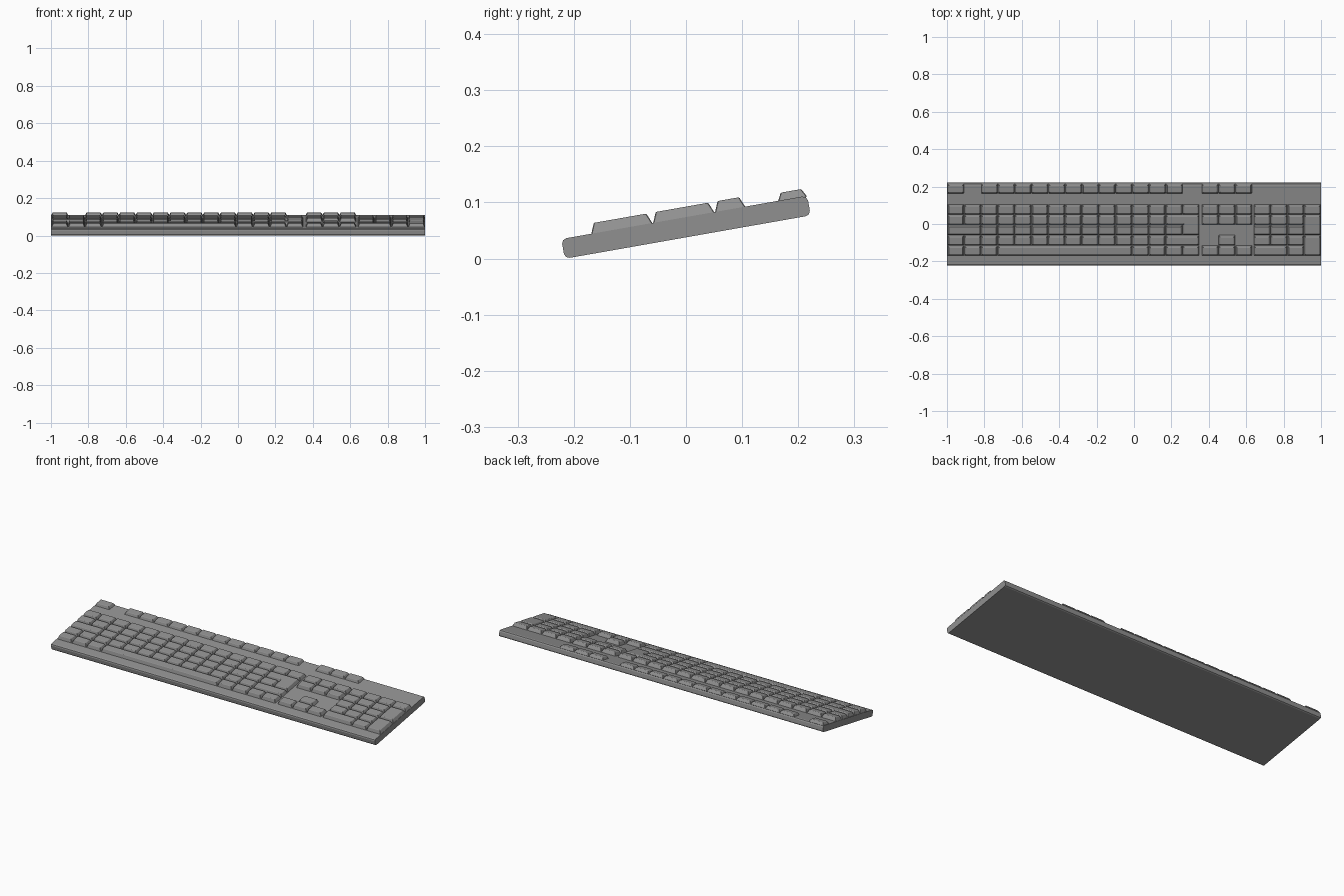
import bpy
import bmesh
from mathutils import Matrix, Vector

if "Cube" in bpy.data.objects:
    bpy.data.objects.remove(bpy.data.objects["Cube"])

TILT = Matrix.Translation((0, 0, 0.0558)) @ Matrix.Rotation(0.1745, 4, 'X')
HALF_T = 0.0178          # half thickness of the case
U = 0.0898               # key column pitch
V = 0.056                # key row pitch
ROW0 = -0.169            # front edge of the bottom row (along the slope)

dark = bpy.data.materials.new("dark_plastic")
dark.diffuse_color = (0.28, 0.28, 0.28, 1)
dark.use_nodes = True
dark.node_tree.nodes["Principled BSDF"].inputs["Base Color"].default_value = dark.diffuse_color


def finish(name, bm, bevel=0):
    bmesh.ops.recalc_face_normals(bm, faces=bm.faces)
    bm.transform(TILT)
    mesh = bpy.data.meshes.new(name)
    bm.to_mesh(mesh)
    bm.free()
    mesh.materials.append(dark)
    obj = bpy.data.objects.new(name, mesh)
    bpy.context.collection.objects.link(obj)
    if bevel:
        mod = obj.modifiers.new("edge_bevel", 'BEVEL')
        mod.width = bevel
        mod.segments = 1
        mod.limit_method = 'ANGLE'


def add_cap(bm, points, height, inset=0.0085, gap=0.0008):
    """Tapered keycap over a counter-clockwise right-angled outline."""
    pts = [Vector(p) for p in points]

    def ring(offset, z):
        verts = []
        for i, p in enumerate(pts):
            a = (p - pts[i - 1]).normalized()
            b = (pts[(i + 1) % len(pts)] - p).normalized()
            q = p + offset * (Vector((-a.y, a.x)) + Vector((-b.y, b.x)))
            verts.append(bm.verts.new((q.x, q.y, z)))
        return verts

    low = ring(gap, HALF_T - 0.003)
    mid = ring(gap, HALF_T)
    top = ring(inset, HALF_T + height)
    for r, s in ((low, mid), (mid, top)):
        for i in range(len(pts)):
            j = (i + 1) % len(pts)
            bm.faces.new((r[i], r[j], s[j], s[i]))
    bm.faces.new(low[::-1])
    bm.faces.new(top)


def box(x, y, w, h):
    return [(x, y), (x + w, y), (x + w, y + h), (x, y + h)]


def key_block(name, x0, rows, tall=(), shapes=()):
    """rows: (row, start column, key widths); tall: (row, column)."""
    bm = bmesh.new()
    for row, col, widths in rows:
        for w in widths:
            add_cap(bm, box(x0 + col * U, ROW0 + row * V, w * U, V), 0.0183)
            col += w
    for row, col in tall:
        add_cap(bm, box(x0 + col * U, ROW0 + row * V, U, 2 * V), 0.0183)
    for shape in shapes:
        add_cap(bm, [(x0 + c * U, ROW0 + r * V) for c, r in shape], 0.0183)
    finish(name, bm, 0.0015)


# Case, with rounded long edges and square ends
bm = bmesh.new()
bmesh.ops.create_cube(bm, size=1)
bm.transform(Matrix.Diagonal((2.0, 0.445, 2 * HALF_T, 1)))
long_edges = [e for e in bm.edges if e.calc_length() > 1]
bmesh.ops.bevel(bm, geom=long_edges, offset=0.009, segments=2,
                profile=0.5, affect='EDGES')
finish("keyboard_case", bm)

# Main typing block with an L-shaped enter key
key_block("main_keys", -0.998, [
    (4, 0, [1] * 15),
    (3, 0, [1] * 13),
    (2, 0, [2] + [1] * 12),
    (1, 0, [1] * 13 + [2]),
    (0, 0, [1] * 3 + [8] + [1] * 4),
], shapes=[[(14, 2), (15, 2), (15, 4), (13, 4), (13, 3), (14, 3)]])

# Navigation and arrow keys
key_block("navigation_keys", 0.362, [
    (4, 0, [1] * 3), (3, 0, [1] * 3), (1, 1, [1]), (0, 0, [1] * 3)])

# Number pad with two tall keys
key_block("number_pad_keys", 0.640, [
    (4, 0, [1] * 4), (3, 0, [1] * 3), (2, 0, [1] * 3),
    (1, 0, [1] * 3), (0, 0, [2, 1])], tall=[(2, 3), (0, 3)])

# Function row, lower caps along the back edge
bm = bmesh.new()
for start, count in ((-0.998, 1), (-0.817, 12), (0.362, 3)):
    for i in range(count):
        add_cap(bm, box(start + i * U, 0.169, U, 0.053), 0.0135, 0.008)
finish("function_keys", bm, 0.0015)
